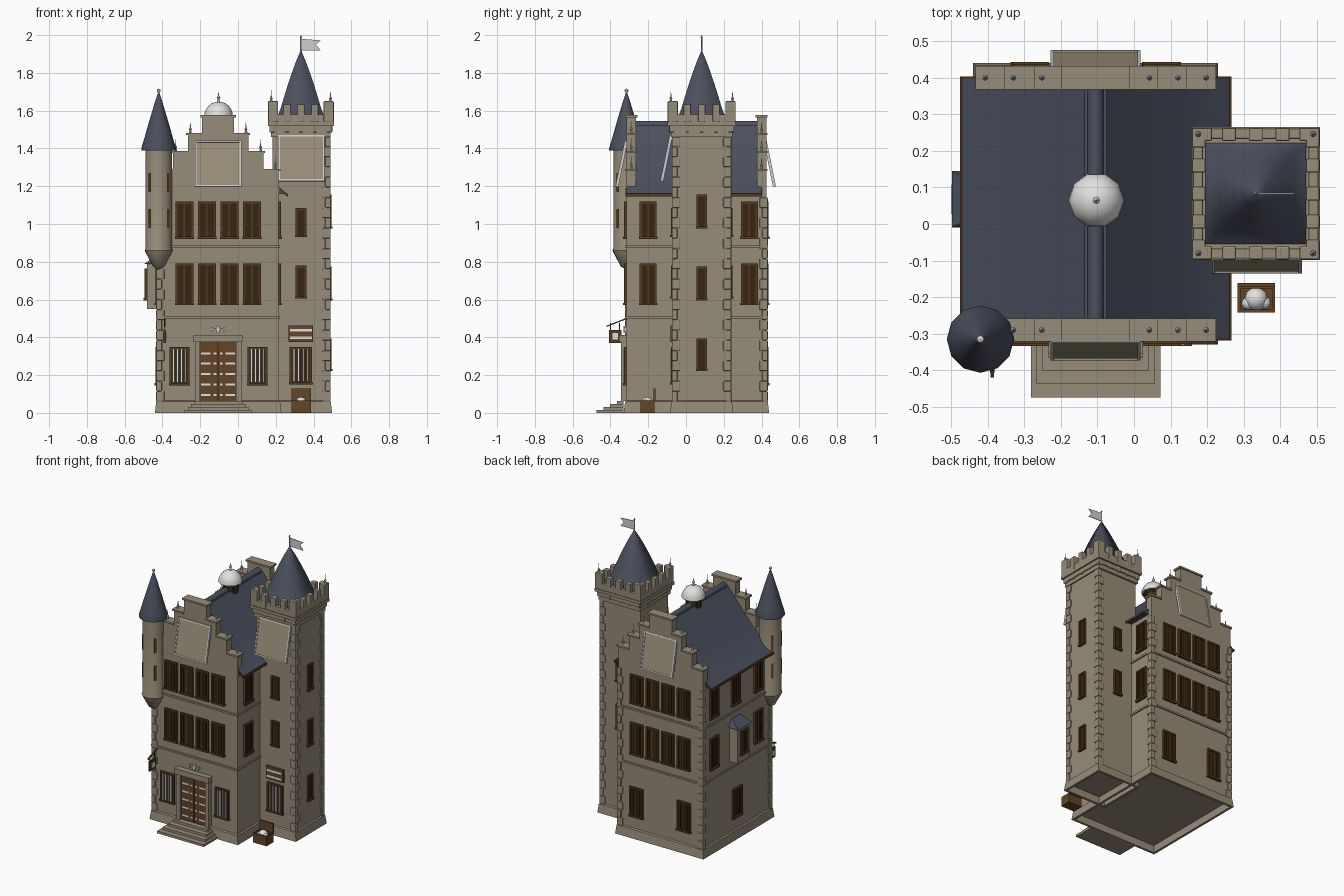
import bpy, bmesh, math
from mathutils import Matrix, Vector

if "Cube" in bpy.data.objects:
    bpy.data.objects.remove(bpy.data.objects["Cube"])

COLORS = {
    "stone": (0.305, 0.262, 0.19), "pale stone": (0.325, 0.275, 0.195),
    "slate": (0.07, 0.08, 0.112), "wood": (0.125, 0.058, 0.02),
    "brown wood": (0.095, 0.044, 0.014), "dark wood": (0.038, 0.019, 0.006),
    "white": (0.75, 0.75, 0.74), "metal": (0.62, 0.62, 0.63)}
MATS = {}
for n, c in COLORS.items():
    MATS[n] = bpy.data.materials.new(n)
    MATS[n].diffuse_color = (*c, 1)
NAMES = list(COLORS)
R90 = math.pi / 2
FRONT, RIGHT, BACK, LEFT = 0, R90, 2 * R90, -R90


class Part:
    """Collects coloured primitives into one named object."""
    def __init__(self, name, mat="stone", smooth=0, bevel=0):
        self.bm, self.name, self.mat = bmesh.new(), name, mat
        self.smooth, self.bevel, self.m = smooth, bevel, Matrix()

    def at(self, x, y, z=0, turn=0, tilt=0):
        self.m = (Matrix.Translation((x, y, z)) @ Matrix.Rotation(turn, 4, 'Z')
                  @ Matrix.Rotation(tilt, 4, 'X'))
        return self

    def faces(self, verts, polys, mat=None):
        vs = [self.bm.verts.new(self.m @ Vector(v)) for v in verts]
        for p in polys:
            self.bm.faces.new([vs[i] for i in p]).material_index = NAMES.index(mat or self.mat)

    def box(self, x0, x1, y0, y1, z0, z1, mat=None):
        v = [(x, y, z) for z in (z0, z1) for x, y in ((x0, y0), (x1, y0), (x1, y1), (x0, y1))]
        self.faces(v, [(3, 2, 1, 0), (4, 5, 6, 7), (0, 1, 5, 4), (1, 2, 6, 5), (2, 3, 7, 6), (3, 0, 4, 7)], mat)

    def plinth(self, x0, x1, y0, y1, h):
        """Hollow footing ring around a wall rectangle."""
        rings = ((-.001, .05), (-.001, 0), (.015, 0), (.008, h - .006), (0, h))
        v = [p for o, z in rings for p in
             ((x0 - o, y0 - o, z), (x1 + o, y0 - o, z), (x1 + o, y1 + o, z), (x0 - o, y1 + o, z))]
        self.faces(v, [(j * 4 + i, j * 4 + (i + 1) % 4, j * 4 + 4 + (i + 1) % 4, j * 4 + 4 + i)
                       for j in range(4) for i in range(4)])

    def extrude(self, pts, y0, y1, mat=None):
        """Extrude an x,z outline along y."""
        n = len(pts)
        v = [(x, y0, z) for x, z in pts] + [(x, y1, z) for x, z in pts]
        self.faces(v, [range(n), range(2 * n - 1, n - 1, -1)] +
                   [(i, i + n, (i + 1) % n + n, (i + 1) % n) for i in range(n)], mat)

    def lathe(self, prof, n=12, mat=None, phase=0.0):
        """Turn an r,z profile about z; square when n is 4."""
        k = len(prof)
        v = [(max(r, 1e-4) * math.cos(phase + math.tau * i / n), max(r, 1e-4) * math.sin(phase + math.tau * i / n), z)
             for r, z in prof for i in range(n)]
        f = [(j * n + i, j * n + (i + 1) % n, (j + 1) * n + (i + 1) % n, (j + 1) * n + i)
             for j in range(k - 1) for i in range(n)]
        self.faces(v, f + [range(n - 1, -1, -1), range((k - 1) * n, k * n)], mat)

    def done(self):
        bmesh.ops.recalc_face_normals(self.bm, faces=self.bm.faces)
        me = bpy.data.meshes.new(self.name)
        self.bm.to_mesh(me)
        self.bm.free()
        for n in NAMES:
            me.materials.append(MATS[n])
        ob = bpy.data.objects.new(self.name, me)
        bpy.context.collection.objects.link(ob)
        if self.bevel:
            b = ob.modifiers.new("soft_edges", 'BEVEL')
            b.width, b.segments = self.bevel, 2
        if self.smooth:
            bpy.context.view_layer.objects.active = ob
            ob.select_set(True)
            bpy.ops.object.shade_smooth_by_angle(angle=math.radians(self.smooth))
            ob.select_set(False)


CX, X0, X1, Y0, Y1 = -0.105, -0.425, 0.215, -0.315, 0.425   # house
TX, TY, TH = 0.333, 0.083, 0.15                              # tower
STEPS = [(0.325, 1.28), (0.245, 1.375), (0.165, 1.47), (0.09, 1.565)]

# Walls, plinth and string courses
p = Part("house_walls")
p.box(X0, X1, Y0, Y1, 0.05, 1.18)
p.plinth(X0, X1, Y0, Y1, .065)
for z in (0.5, 0.875):
    p.box(X0 - .008, X1 + .008, Y0 - .008, Y1 + .008, z, z + .012)
p.done()

# Stepped gables with coping stones
p = Part("stepped_gables")
for y in (Y0, Y1 - 0.05):
    for w, z in STEPS:
        p.box(CX - w + .005, CX + w - .005, y, y + .05, 1.18, z)
    for i, (w, z) in enumerate(STEPS):
        inner = STEPS[i + 1][0] - .006 if i < 3 else 0
        for s in (-1, 1):
            a, b = sorted((CX + s * (w + .004), CX + s * inner))
            p.box(a, b, y - .007, y + .057, z, z + .012)
p.done()

# Spikes on gable steps and tower corners
p = Part("spike_finials", "metal", 35)
spike = [(.007, 0), (.007, .008), (.004, .012), (.008, .02), (.003, .03), (0, .065)]
for y in (Y0 + .025, Y1 - .025):
    for d, (w, z) in zip((.302, .225, .147), STEPS):
        for s in (-1, 1):
            p.at(CX + s * d, y, z + .012).lathe(spike, 8)
for sx in (-1, 1):
    for sy in (-1, 1):
        p.at(TX + sx * .157, TY + sy * .163, 1.645).lathe(spike, 8)
p.done()

# Flared main roof, ridge roll and thin timber eaves
prof = [(.368, 1.158), (.335, 1.185), (.295, 1.22), (.25, 1.265), (.205, 1.315), (.16, 1.365),
        (.115, 1.42), (.07, 1.475), (.03, 1.525)]
p = Part("main_roof", "slate", 30)
pts = [(CX + d, z) for d, z in prof] + [(CX - d, z) for d, z in reversed(prof)]
p.extrude(pts, Y0 + .003, Y1 - .028)
p.done()
p = Part("timber_eaves", "brown wood")
for s in (-1, 1):
    p.extrude([(CX + s * d, z) for d, z in ((.366, 1.146), (.366, 1.156), (.325, 1.19), (.325, 1.178))],
              Y0 - .004, Y1 - .022)
    p.box(*sorted((CX + s * .366, CX + s * .371)), Y0 - .004, Y1 - .022, 1.146, 1.162)
p.done()
p = Part("ridge_roll", "slate", 35)
p.at(CX, Y0 + .05, 1.524, 0, -R90).lathe([(.022, 0), (.022, .64)], 12)
p.done()

# Lantern and dome on the ridge
p = Part("ridge_lantern", "brown wood")
p.at(-.103, .065).lathe([(.05, 1.43), (.05, 1.56), (.068, 1.568), (.068, 1.575)], 8)
for i in range(8):
    p.at(-.103, .065, 0, i * math.pi / 4 + math.pi / 8).box(-.01, .01, -.0485, -.044, 1.5, 1.55, "dark wood")
p.done()
p = Part("lantern_dome", "white", 40)
p.at(-.103, .065, 1.57).lathe([(.076 * math.cos(a * R90 / 6), .078 * math.sin(a * R90 / 6)) for a in range(7)], 10)
p.lathe([(.008, .074), (.008, .085), (.004, .09), (.01, .1), (.003, .11), (0, .135)], 8, "metal")
p.done()

# Square tower and battlements
p = Part("tower_walls")
p.at(TX, TY).box(-TH, TH, -TH, TH, .05, 1.5)
p.plinth(-TH, TH, -TH - .002, TH + .002, .065)
p.box(-.158, .158, -.163, .163, 1.46, 1.49)
p.box(-.165, .165, -.17, .17, 1.49, 1.52)
p.box(-.175, .175, -.182, .182, 1.52, 1.54)
p.done()
p = Part("battlements", bevel=.004)
for turn, half, other in ((FRONT, .174, .18), (RIGHT, .18, .174), (BACK, .174, .18), (LEFT, .18, .174)):
    p.at(TX, TY, 0, turn).box(-half + .001, half - .001, -other + .002, -other + .03, 1.535, 1.58)
    for i in range(5):
        w = .027 if i in (0, 4) else .019
        x = (i - 2) / 2 * (half - .027)
        p.box(x - w, x + w, -other, -other + .036, 1.54, 1.65 if i in (0, 4) else 1.635)
        p.box(x - .01, x + .01, -other + .008, -other + .03, 1.485, 1.525)    # corbels
p.done()

# Tower spire with pole and swallow-tailed flag
p = Part("tower_spire", "slate", 100)
r2 = math.sqrt(2)
p.at(TX, TY).lathe([(r * r2, z) for r, z in ((.138, 1.545), (.126, 1.565), (.108, 1.61), (.09, 1.67), (.07, 1.735),
                                            (.048, 1.8), (.026, 1.86), (.005, 1.91))], 4, phase=math.pi / 4)
p.done()
p = Part("flag_and_pole", "metal")
p.at(TX, TY).lathe([(.005, 1.89), (.0035, 1.985), (.006, 1.99), (0, 2.0)], 8)
p.extrude([(.003, 1.98), (.105, 1.972), (.08, 1.95), (.105, 1.918), (.003, 1.92)], -.002, .002)
p.done()

# Round corner turret
p = Part("corner_turret", smooth=35)
p.at(-.42, -.315).lathe([(.005, .76), (.03, .775), (.07, .85), (.074, .86), (.07, .87), (.07, 1.41)], 20)
for deg in (-45, 45, -135):
    a = math.radians(deg)
    for z in (.98, 1.17):
        p.at(-.42, -.315, z, a).box(-.008, .008, -.072, -.06, 0, .1, "wood")
p.done()
p = Part("turret_spire", "slate", 50)
p.at(-.42, -.315).lathe([(.092, 1.39), (.092, 1.4), (.077, 1.45), (.063, 1.5), (.05, 1.545), (.035, 1.595),
                         (.02, 1.645), (.005, 1.69)], 12)
p.lathe([(.004, 1.68), (.004, 1.695), (.01, 1.703), (.01, 1.71), (0, 1.717)], 8, "metal")
p.done()

# Corner quoins
p = Part("corner_quoins", bevel=.005)
for x, y, sx, sy, top in ((X0, Y0, -1, -1, .76), (X0, Y1, -1, 1, 1.14), (X1, Y1, 1, 1, 1.14),
                          (TX + TH, TY - TH, 1, -1, 1.46), (TX + TH, TY + TH, 1, 1, 1.46)):
    z, k = .06, 0
    while z < top - .02:
        a, b = ((.036, .022), (.022, .036))[k % 2]
        p.box(*sorted((x + sx * .008, x - sx * a)), *sorted((y + sy * .008, y - sy * b)), z, min(z + .054, top))
        z, k = z + .054, k + 1
p.done()


def window(p, x, y, turn, z0, z1, w, barred=False):
    """Timber casement, with pale bars when barred."""
    p.at(x, y, 0, turn)
    h, f = w / 2, min(.011, w * .17)
    p.box(-h + .002, h - .002, -.006, .01, z0, z1, "dark wood")
    for s in (-1, 1):
        p.box(*sorted((s * h, s * (h - f))), -.013, .005, z0, z1)
    p.box(-h, h, -.013, .005, z1 - f, z1)
    p.box(-h - .003, h + .003, -.018, .005, z0 - .004, z0 + f - .003)
    if barred:
        for i in range(4):
            u = (i - 1.5) * (w - 2 * f) / 4
            p.box(u - .0045, u + .0045, -.016, -.008, z0 + f, z1 - f, "white")
    elif w > .07:
        p.box(-.004, .004, -.011, .005, z0, z1)
        for s in (-1, 1):
            p.box(s * h / 2 - .002, s * h / 2 + .002, -.009, .005, z0, z1, "dark wood")


UP, MID, LOW = (.925, 1.12), (.575, .79), (.15, .35)
p = Part("casement_windows", "brown wood")
for z in (UP, MID):
    for i in range(4):
        for y, t in ((Y0, FRONT), (Y1, BACK)):
            window(p, CX + (i - 1.5) * .119, y, t, *z, .095)
    for y in (-.2, .335):
        window(p, X1, y, RIGHT, *z, .09)
    for y in (-.17, .075, .31):
        if z == UP or y != .075:
            window(p, X0, y, LEFT, *z, .09)
for s in (-1, 1):
    window(p, CX + s * .18, Y1, BACK, *LOW, .1)
window(p, X0, .06, LEFT, *LOW, .1)
p.done()
p = Part("barred_windows", "brown wood")
for x in (-.31, .103):
    window(p, x, Y0, FRONT, *LOW, .105, True)
window(p, TX, TY - TH, FRONT, .155, .35, .12, True)
p.done()
p = Part("tower_windows", "brown wood")
for z in ((.98, 1.155), (.6, .775), (.225, .395)):
    window(p, TX + TH, TY, RIGHT, *z, .055)
for z in ((.935, 1.085), (.61, .78)):
    window(p, TX, TY - TH, FRONT, *z, .058)
    window(p, TX, TY + TH, BACK, *z, .058)
p.done()

# Oriel bay on the left wall
p = Part("oriel_bay", "brown wood")
p.at(X0, .068, 0, LEFT).box(-.065, .065, -.058, .01, .55, .79, "stone")
window(p, X0 - .056, .068, LEFT, .6, .765, .075)
p.at(X0, .068, 0, LEFT)
p.faces([(-.077, -.073, .788), (.077, -.073, .788), (.077, .005, .788), (-.077, .005, .788), (-.04, .005, .84), (.04, .005, .84)],
        [(0, 1, 5, 4), (1, 2, 5), (3, 0, 4), (2, 3, 4, 5), (3, 2, 1, 0)], "slate")
p.done()

# Blank leaning panels with pale frames
p = Part("leaning_panels", "pale stone")
for x, y, z, t in ((CX, Y0 - .05, 1.2, FRONT), (CX, Y1 + .043, 1.2, BACK), (TX + .003, TY - TH - .06, 1.23, FRONT)):
    p.at(x, y, z, t, -.2)
    p.box(-.118, .118, -.004, .004, 0, .24)
    for s in (-1, 1):
        p.box(*sorted((s * .114, s * .123)), -.008, .008, 0, .243, "metal")
    for q in (-.003, .236):
        p.box(-.123, .123, -.008, .006, q, q + .009, "metal")
p.done()

# Front steps, door surround and studded double door
p = Part("front_steps")
for i in range(4):
    w = .177 - i * .016
    p.box(CX - w, CX + w, -.474 + i * .036, Y0 - .015, i * .016, (i + 1) * .016)
p.done()
p = Part("door_surround")
for s in (-1, 1):
    p.at(CX, Y0).box(*sorted((s * .095, s * .123)), -.03, .01, .064, .38)
p.box(-.13, .13, -.04, .01, .375, .413)
p.done()
p = Part("front_door", "wood")
p.at(CX, Y0).box(-.095, .095, -.012, .01, .064, .376)
p.box(-.003, .003, -.014, 0, .064, .376, "dark wood")
for z in (.09, .145, .2, .255, .31):
    for s in (-1, 1):
        p.box(*sorted((s * .04, s * .09)), -.015, 0, z, z + .011, "white")
        p.box(*sorted((s * .01, s * .024)), -.015, 0, z, z + .011, "white")
p.done()

# Iron ornament above the door
p = Part("door_ornament", "metal")
p.at(CX, Y0).box(-.036, .036, -.012, 0, .438, .446)
p.box(-.008, .008, -.015, 0, .424, .46)
for s in (-1, 1):
    p.box(s * .032 - .005, s * .032 + .005, -.014, 0, .432, .454)
p.done()

# Striped signboard on the tower
p = Part("tower_signboard", "wood")
p.at(TX, TY - TH).box(-.065, .065, -.015, .01, .375, .462)
for z in (.39, .43):
    p.box(-.058, .058, -.018, 0, z, z + .014, "white")
p.done()

# Hanging sign on a sloped bracket
p = Part("hanging_sign", "brown wood")
p.at(-.388, 0).faces([(u, y, z) for u in (-.005, .005) for y, z in ((-.42, .455), (-.31, .498), (-.31, .505), (-.42, .462))],
                     [(0, 1, 2, 3), (7, 6, 5, 4), (0, 4, 5, 1), (1, 5, 6, 2), (2, 6, 7, 3), (3, 7, 4, 0)])
p.box(-.006, .006, -.408, -.342, .37, .44)
p.box(-.009, .009, -.39, -.36, .388, .422, "white")
for y in (-.4, -.352):
    p.box(-.002, .002, y - .002, y + .002, .435, .475, "dark wood")
p.done()

# Open chest with pale round goods
p = Part("open_chest", "wood")
p.box(.285, .384, -.24, -.17, 0, .05)
for a in ((.283, .386, -.242, -.234), (.283, .386, -.176, -.168), (.283, .291, -.242, -.168), (.378, .386, -.242, -.168)):
    p.box(*a, .0, .066)
p.box(.283, .386, -.172, -.161, .06, .128)
p.done()
p = Part("chest_goods", "white", 40)
for x, y, r in ((.334, -.205, .032), (.312, -.217, .018), (.356, -.215, .018), (.334, -.187, .017)):
    p.at(x, y, .052).lathe([(r * math.cos(k * R90 / 4), r * math.sin(k * R90 / 4)) for k in range(5)], 10)
p.done()

for m in bpy.data.materials:
    if m.users and not m.is_grease_pencil:
        m.use_nodes = True
        m.node_tree.nodes["Principled BSDF"].inputs["Base Color"].default_value = m.diffuse_color
